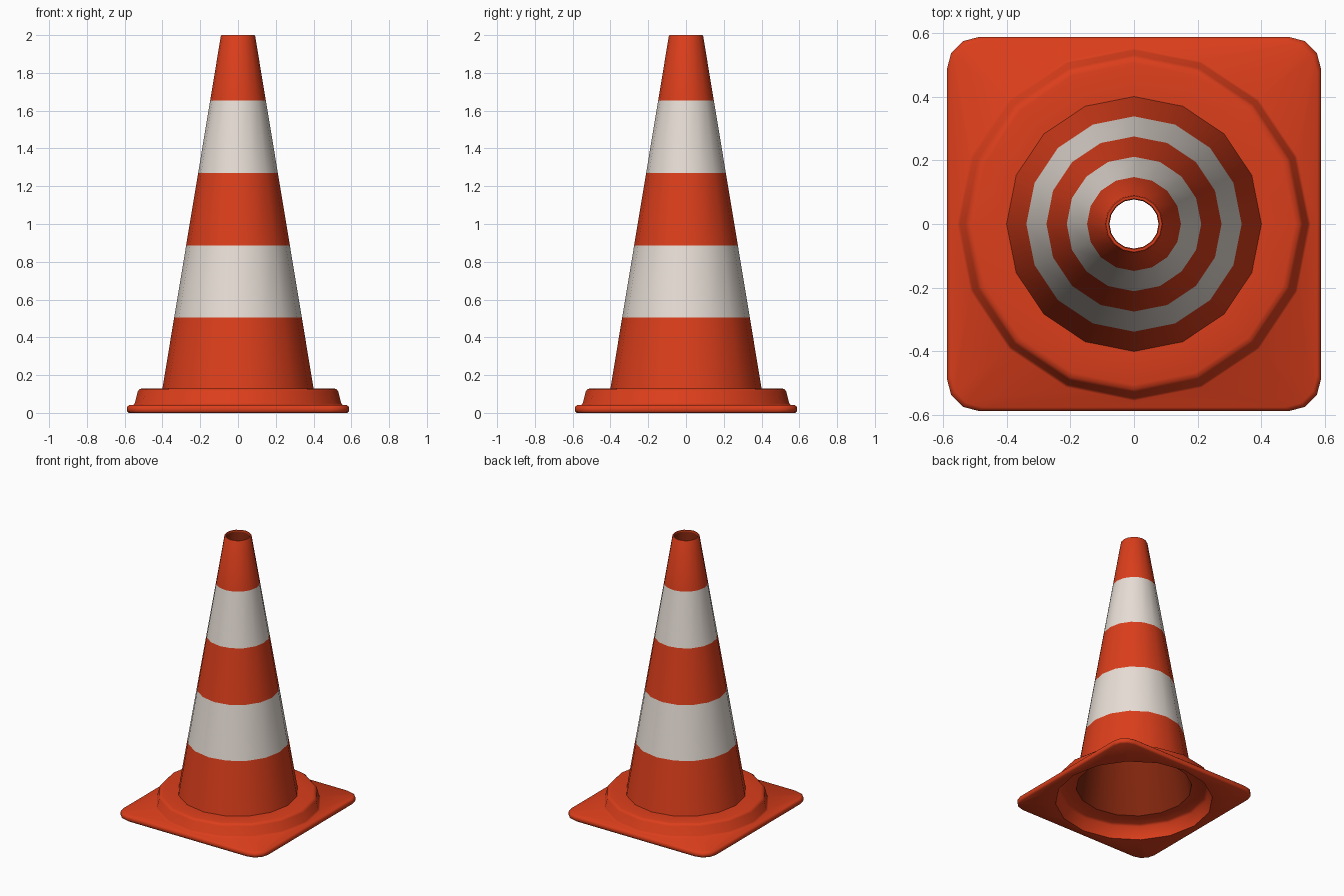
import bpy, bmesh, math

if "Cube" in bpy.data.objects:
    bpy.data.objects.remove(bpy.data.objects["Cube"])

SIDES = 16


def material(name, rgb):
    m = bpy.data.materials.new(name)
    m.diffuse_color = (*rgb, 1)
    m.use_nodes = True
    m.node_tree.nodes["Principled BSDF"].inputs["Base Color"].default_value = m.diffuse_color
    return m


materials = [material("cone orange", (0.71, 0.048, 0.011)),
             material("stripe white", (0.80, 0.73, 0.67)),
             material("hollow dark brown", (0.21, 0.018, 0.004))]


def circle(r, z):
    return [(r * math.cos(math.tau * i / SIDES), r * math.sin(math.tau * i / SIDES), z)
            for i in range(SIDES)]


def square(h, z, rad=0.10):
    # rounded square: edge midpoint plus four points per corner
    pts = []
    for k in range(4):
        q = k * math.pi / 2
        local = [(h, 0)] + [(h - rad + rad * math.cos(a), h - rad + rad * math.sin(a))
                            for a in (0, math.pi / 6, math.pi / 3, math.pi / 2)]
        for x, y in local:
            pts.append((x * math.cos(q) - y * math.sin(q), x * math.sin(q) + y * math.cos(q), z))
    return pts


def cone_r(z):
    return 0.40 + (0.09 - 0.40) * (z - 0.13) / (2.0 - 0.13)


STRIPES = (0.505, 0.885, 1.27, 1.655)

# square foot, edges slightly rounded
loops = [square(0.578, 0), square(0.587, 0.008), square(0.587, 0.032), square(0.575, 0.042)]
# raised collar
loops += [circle(r, z) for r, z in ((0.555, 0.042), (0.546, 0.052), (0.53, 0.115),
                                    (0.52, 0.126), (0.505, 0.13))]
# outer cone, cut at the stripe heights
first_cone = len(loops)
loops += [circle(cone_r(z), z) for z in (0.13, *STRIPES, 1.995)]
# rim, hollow inside, collar underside
loops += [circle(r, z) for r, z in ((0.088, 2.0), (0.080, 2.0))]
first_inner = len(loops)
loops += [circle(r, z) for r, z in ((0.077, 1.992), (0.39, 0.105), (0.49, 0.10),
                                    (0.51, 0.09), (0.53, 0))]

bm = bmesh.new()
rings = [[bm.verts.new(p) for p in loop] for loop in loops]


def stitch(sq, ci):
    # join a 20-point square outline to a 16-point circle, one quarter at a time
    for k in range(4):
        s = [sq[(5 * k + i) % 20] for i in range(6)]
        c = [ci[(4 * k + i) % 16] for i in range(5)]
        for f in ((s[0], s[1], c[1], c[0]), (s[1], s[2], c[1]), (s[2], s[3], c[2], c[1]),
                  (s[3], s[4], c[3], c[2]), (s[4], s[5], c[4], c[3])):
            bm.faces.new(f)


for j in range(len(rings)):
    a, b = rings[j], rings[(j + 1) % len(rings)]
    if len(a) > len(b):
        stitch(a, b)
    elif len(a) < len(b):
        stitch(b, a)
    else:
        for i in range(len(a)):
            n = (i + 1) % len(a)
            f = bm.faces.new((a[i], a[n], b[n], b[i]))
            # second and fourth bands of the cone are white, the hollow is dark
            if j - first_cone in (1, 3):
                f.material_index = 1
            elif j == first_inner:
                f.material_index = 2
bmesh.ops.recalc_face_normals(bm, faces=bm.faces)

mesh = bpy.data.meshes.new("traffic_cone")
bm.to_mesh(mesh)
bm.free()
for m in materials:
    mesh.materials.append(m)
cone = bpy.data.objects.new("traffic_cone", mesh)
bpy.context.collection.objects.link(cone)
bpy.context.view_layer.objects.active = cone
cone.select_set(True)
bpy.ops.object.shade_smooth_by_angle(angle=math.radians(60))
